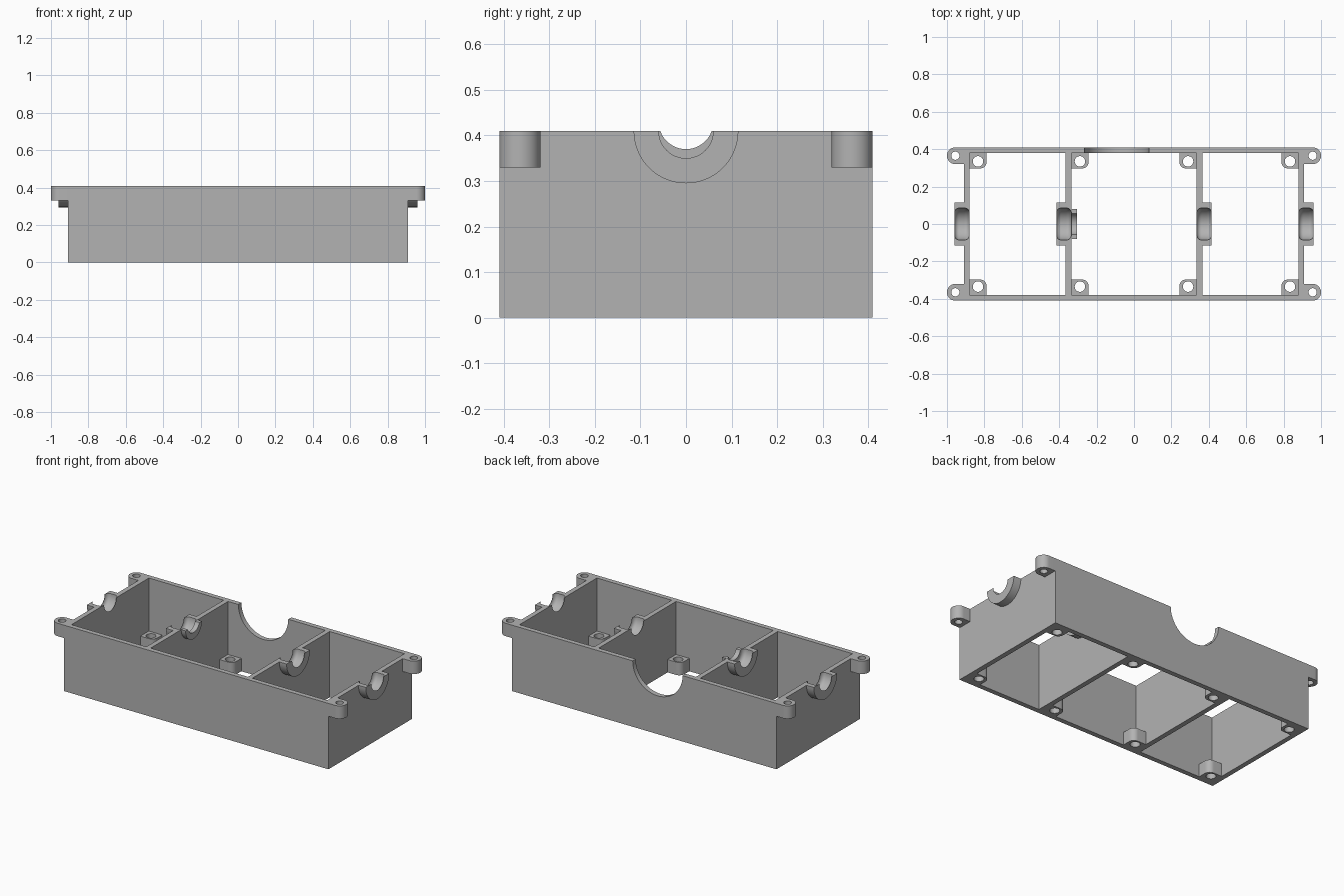
import bpy
import bmesh
from math import sin, cos, pi
from mathutils import Vector

if "Cube" in bpy.data.objects:
    bpy.data.objects.remove(bpy.data.objects["Cube"])

grey = bpy.data.materials.new("matte grey")
grey.use_nodes = True
GREY = (0.45, 0.45, 0.45, 1)
grey.diffuse_color = GREY
grey.node_tree.nodes["Principled BSDF"].inputs["Base Color"].default_value = GREY

LENGTH, WIDTH, HEIGHT = 0.91, 0.41, 0.41   # half length, half width, full height
WALL = 0.03
DIV_IN, DIV_OUT = 0.335, 0.365             # faces of the two dividers
EAR_R = 0.045


def finish(name, bm):
    bmesh.ops.recalc_face_normals(bm, faces=bm.faces)
    mesh = bpy.data.meshes.new(name)
    bm.to_mesh(mesh)
    bm.free()
    mesh.materials.append(grey)
    obj = bpy.data.objects.new(name, mesh)
    bpy.context.collection.objects.link(obj)
    return obj


def prism(name, outline, start, end, axis="z"):
    """Extrude a flat outline along an axis."""
    place = {"x": lambda a, b, c: (c, a, b),
             "y": lambda a, b, c: (a, c, b),
             "z": lambda a, b, c: (a, b, c)}[axis]
    bm = bmesh.new()
    face = bm.faces.new([bm.verts.new(place(a, b, start)) for a, b in outline])
    grown = bmesh.ops.extrude_face_region(bm, geom=[face])["geom"]
    shift = Vector(place(0, 0, end - start))
    bmesh.ops.translate(bm, vec=shift, verts=[v for v in grown if isinstance(v, bmesh.types.BMVert)])
    return finish(name, bm)


def rect(a0, a1, b0, b1):
    return [(a0, b0), (a1, b0), (a1, b1), (a0, b1)]


def arc(ca, cb, r, start=0.0, end=2 * pi, steps=48):
    count = steps if end - start > 6 else steps + 1
    return [(ca + r * cos(start + (end - start) * i / steps),
             cb + r * sin(start + (end - start) * i / steps)) for i in range(count)]


def bearing_cutter(x0, x1, r=0.085, fillet=0.025):
    """Lathe a drum with rounded rims around the shaft axis."""
    profile = [(x0 - 0.01, 0), (x0 - 0.01, r - fillet)]
    profile += arc(x0 + fillet, r - fillet, fillet, pi / 2, pi, 8)[::-1]
    profile += arc(x1 - fillet, r - fillet, fillet, 0, pi / 2, 8)[::-1]
    profile += [(x1 + 0.01, r - fillet), (x1 + 0.01, 0)]
    bm = bmesh.new()
    verts = [bm.verts.new((x, 0, h)) for x, h in profile]
    edges = [bm.edges.new(pair) for pair in zip(verts, verts[1:])]
    bmesh.ops.spin(bm, geom=verts + edges, cent=(0, 0, 0), axis=(1, 0, 0),
                   angle=2 * pi, steps=48)
    bmesh.ops.remove_doubles(bm, verts=bm.verts, dist=0.0002)
    bmesh.ops.translate(bm, vec=(0, 0, HEIGHT), verts=bm.verts)
    return finish("bearing_cutter", bm)


def cut(obj, *cutters):
    """Subtract the cutters, bake the result and remove them."""
    for cutter in cutters:
        cutter.hide_render = True
        mod = obj.modifiers.new("cut", "BOOLEAN")
        mod.operation, mod.solver, mod.object = "DIFFERENCE", "EXACT", cutter
    graph = bpy.context.evaluated_depsgraph_get()
    graph.update()
    baked = bpy.data.meshes.new_from_object(obj.evaluated_get(graph))
    obj.modifiers.clear()
    obj.data = baked
    for cutter in cutters:
        bpy.data.objects.remove(cutter)
    return obj


# Open frame with three chambers, shaft openings and a round notch in the back wall
seats = [("left_end", LENGTH - WALL, 0.96, 1), ("right_end", -0.96, WALL - LENGTH, -1),
         ("left_divider", DIV_IN, 0.415, 1), ("right_divider", -0.415, -DIV_IN, -1)]
inner = WIDTH - WALL
chambers = [(WALL - LENGTH, -DIV_OUT), (-DIV_IN, DIV_IN), (DIV_OUT, LENGTH - WALL)]
frame = prism("box_frame", rect(-LENGTH, LENGTH, -WIDTH, WIDTH), 0, HEIGHT)
cut(frame, *[prism("chamber", rect(a, b, -inner, inner), -0.1, 0.6) for a, b in chambers])
cut(frame, prism("notch", arc(-0.092, HEIGHT, 0.172), 0.3, 0.5, "y"))
for name, x0, x1, side in seats:
    cut(frame, bearing_cutter(x0, x1))

# Half round bearing seats standing out from the walls
for name, x0, x1, side in seats:
    a, b = (x0 + WALL, x1) if side > 0 else (x0, x1 - WALL)
    seat = prism(name + "_bearing_seat", arc(0, HEIGHT, 0.115, pi, 2 * pi), a, b, "x")
    cut(seat, bearing_cutter(x0, x1))

# Small shaft collar on the inner side of the right divider
collar = prism("shaft_collar", arc(0, HEIGHT, 0.08, pi, 2 * pi), -DIV_IN, -0.305, "x")
cut(collar, prism("bore", arc(0, HEIGHT + 0.02, 0.06), -0.4, -0.2, "x"))

# Screw ears at the four top corners
for sx, side in ((1, "left"), (-1, "right")):
    for sy, end in ((-1, "front"), (1, "back")):
        cx, cy = 1 - EAR_R, WIDTH - EAR_R
        outline = [(LENGTH, cy - EAR_R)] + arc(cx, cy, EAR_R, -pi / 2, pi / 2, 24)
        outline.append((LENGTH, WIDTH))
        ear = prism(f"{end}_{side}_ear", [(sx * a, sy * b) for a, b in outline], 0.33, HEIGHT)
        cut(ear, prism("hole", arc(sx * cx, sy * cy, 0.022, steps=32), 0.2, 0.6))

# Screw posts in the chamber corners, with holes through the floor edge
posts = [("outer_left", LENGTH - WALL, -1), ("inner_left", DIV_IN, -1),
         ("inner_right", -DIV_IN, 1), ("outer_right", WALL - LENGTH, 1)]
for name, wall_x, grow in posts:
    for sy, end in ((-1, "front"), (1, "back")):
        size_x, size_y, r = 0.092, 0.083, 0.035
        outline = [(0, 0), (size_x, 0)]
        outline += arc(size_x - r, size_y - r, r, 0, pi / 2, 10) + [(0, size_y)]
        outline = [(wall_x + grow * a, sy * (inner - b)) for a, b in outline]
        post = prism(f"{end}_{name}_post", outline, 0, 0.08)
        hole = arc(wall_x + grow * 0.046, sy * 0.335, 0.028, steps=32)
        cut(post, prism("hole", hole, -0.1, 0.2))

# Smooth the round faces and keep the edges sharp
bpy.ops.object.select_all(action="DESELECT")
for obj in bpy.context.scene.objects:
    if obj.type == "MESH":
        obj.select_set(True)
        bpy.context.view_layer.objects.active = obj
bpy.ops.object.shade_smooth_by_angle(angle=pi / 6)
